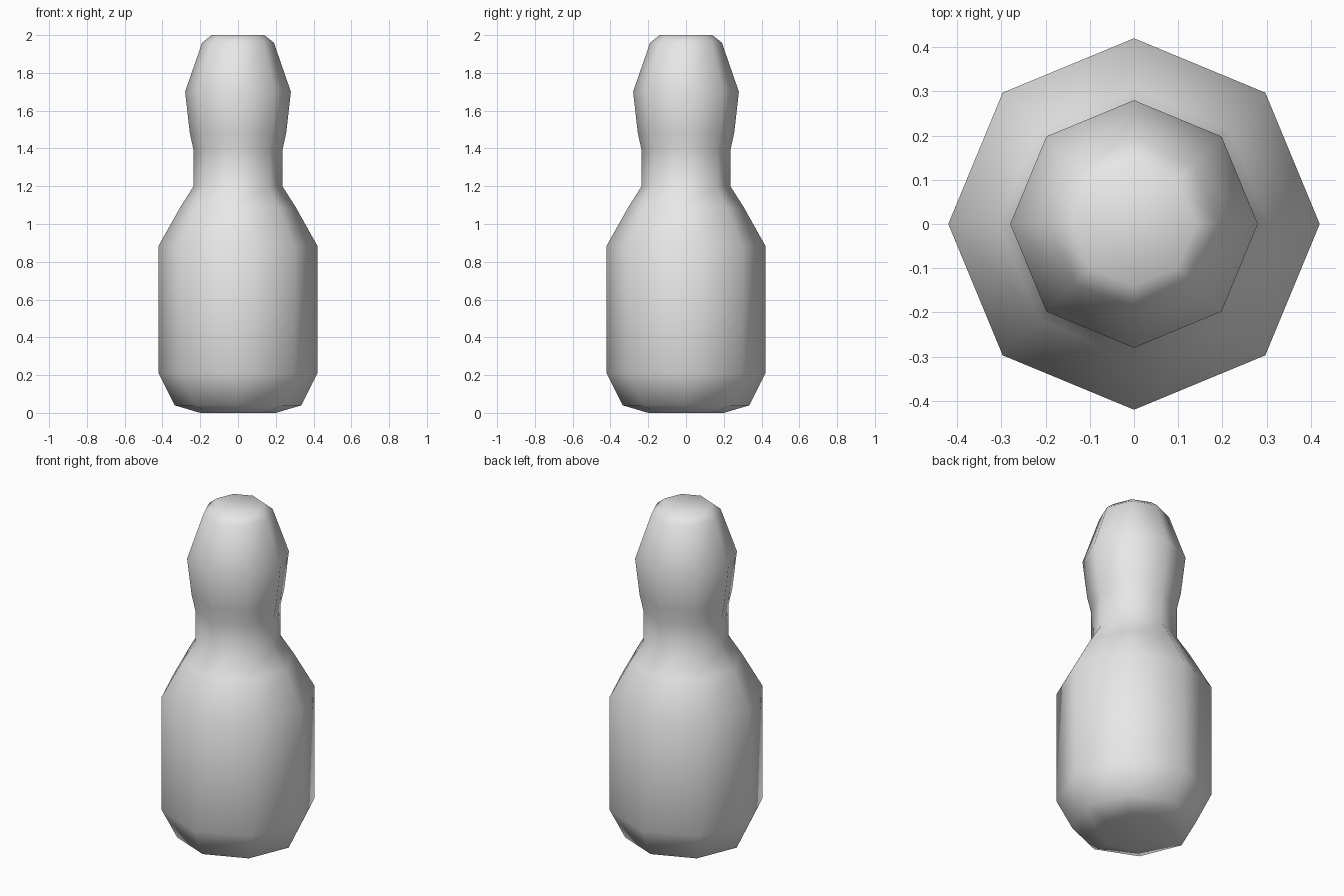
import bpy
import bmesh
from math import cos, sin, pi

cube = bpy.data.objects.get("Cube")
if cube:
    bpy.data.objects.remove(cube, do_unlink=True)

SIDES = 8

# Radius and height of each ring, from the foot to the crown
profile = [
    (0.20, 0.0), (0.335, 0.04), (0.42, 0.21),    # foot
    (0.42, 0.885), (0.305, 1.09), (0.235, 1.2),  # belly and shoulder
    (0.235, 1.39), (0.255, 1.48),                # neck
    (0.28, 1.70), (0.19, 1.96), (0.14, 2.0),     # head
]


def make_material(name, colour):
    mat = bpy.data.materials.new(name)
    mat.use_nodes = True
    mat.diffuse_color = colour
    mat.node_tree.nodes["Principled BSDF"].inputs["Base Color"].default_value = colour
    return mat


def lathe(name, points, mat):
    bm = bmesh.new()
    rings = [[bm.verts.new((r * cos(2 * pi * i / SIDES), r * sin(2 * pi * i / SIDES), z))
              for i in range(SIDES)] for r, z in points]
    for low, high in zip(rings, rings[1:]):
        for i in range(SIDES):
            j = (i + 1) % SIDES
            bm.faces.new((low[i], low[j], high[j], high[i]))
    # Close the foot and the crown
    bm.faces.new(rings[0][::-1])
    bm.faces.new(rings[-1])
    for face in bm.faces:
        face.smooth = True
    mesh = bpy.data.meshes.new(name)
    bm.to_mesh(mesh)
    bm.free()
    mesh.materials.append(mat)
    obj = bpy.data.objects.new(name, mesh)
    bpy.context.collection.objects.link(obj)
    return obj


lathe("bowling_pin", profile, make_material("light_grey", (0.8, 0.8, 0.8, 1.0)))
